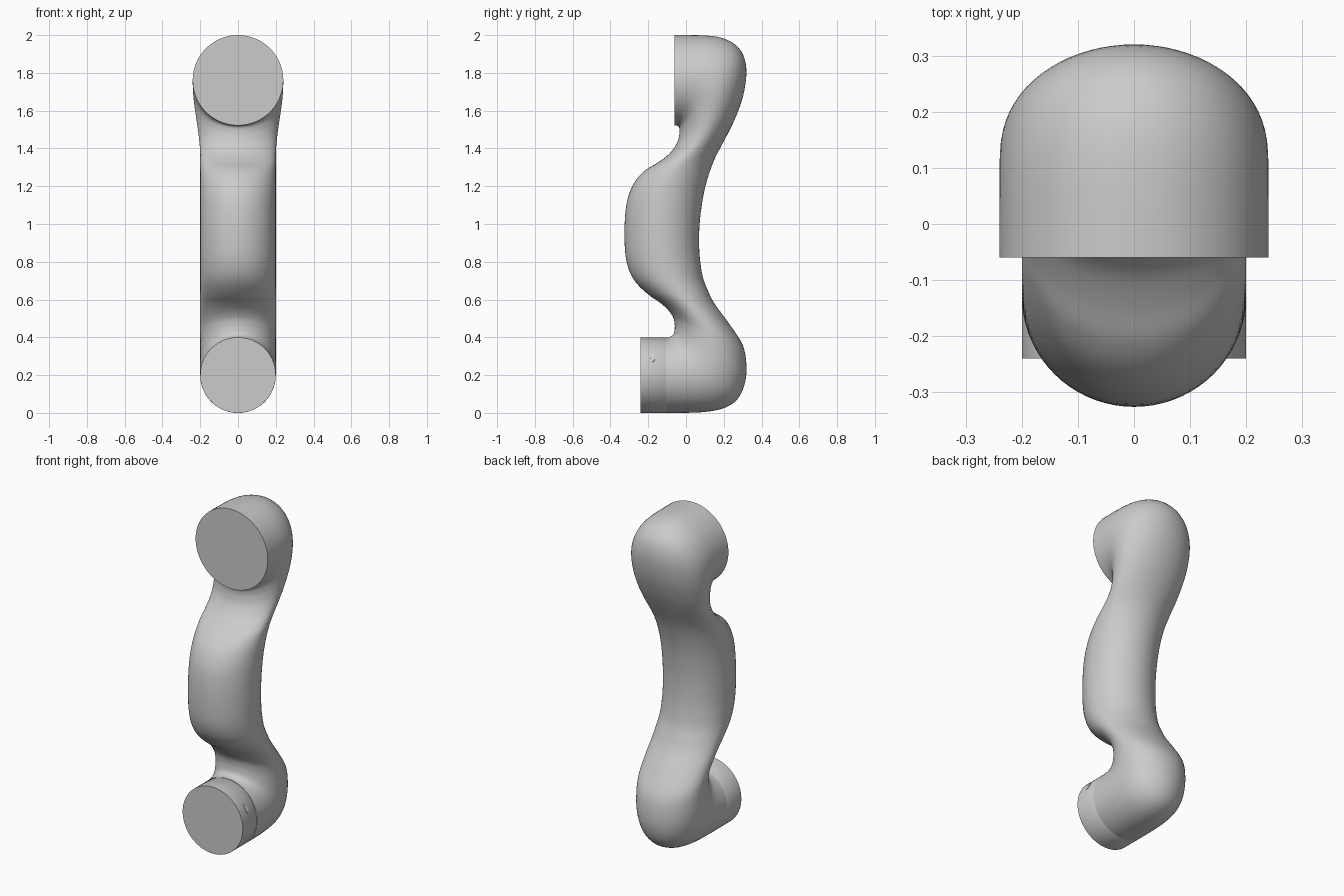
import bpy, bmesh, math
from mathutils import Vector

if "Cube" in bpy.data.objects:
    bpy.data.objects.remove(bpy.data.objects["Cube"])

SIDES = 72


def finish(name, bm):
    bmesh.ops.recalc_face_normals(bm, faces=bm.faces[:])
    mesh = bpy.data.meshes.new(name)
    bm.to_mesh(mesh)
    bm.free()
    obj = bpy.data.objects.new(name, mesh)
    bpy.context.collection.objects.link(obj)
    bpy.ops.object.select_all(action='DESELECT')
    obj.select_set(True)
    bpy.context.view_layer.objects.active = obj
    bpy.ops.object.shade_smooth_by_angle(angle=math.radians(35))
    return obj


def loft(name, rings):
    """Skin elliptical rings; each ring is (inner yz, outer yz, half width)."""
    bm = bmesh.new()
    loops = []
    for ay, az, by, bz, w in rings:
        loop = []
        for i in range(SIDES):
            t = 2 * math.pi * i / SIDES
            k = (1 - math.cos(t)) / 2
            loop.append(bm.verts.new((w * math.sin(t), ay + (by - ay) * k, az + (bz - az) * k)))
        loops.append(loop)
    for p, q in zip(loops, loops[1:]):
        for i in range(SIDES):
            j = (i + 1) % SIDES
            bm.faces.new((p[i], p[j], q[j], q[i]))
    bm.faces.new(loops[0])
    bm.faces.new(loops[-1])
    return finish(name, bm)


def spline(points, steps):
    """Catmull-Rom curve through the control sections."""
    pts = [Vector(p) for p in points]
    pts = [2 * pts[0] - pts[1]] + pts + [2 * pts[-1] - pts[-2]]
    out = []
    for a, b, c, d in zip(pts, pts[1:], pts[2:], pts[3:]):
        for s in range(steps):
            t = s / steps
            out.append(0.5 * (2 * b + (c - a) * t + (2 * a - 5 * b + 4 * c - d) * t * t
                              + (3 * b - a - 3 * c + d) * t ** 3))
    return out + [pts[-2]]


def width(az, bz):
    # tube radius grows from the lower joint size to the upper joint size
    t = min(max(((az + bz) / 2 - 1.35) / 0.41, 0), 1)
    return 0.2 + 0.04 * t * t * (3 - 2 * t)


# Curved arm body: front (y, z) and back (y, z) of each section
sections = [
    (-.105, .4, -.105, 0), (-.095, .4, -.02, 0), (-.08, .405, .1, .005),
    (-.068, .415, .2, .025), (-.062, .43, .27, .07), (-.06, .45, .31, .15),
    (-.06, .47, .32, .25), (-.068, .505, .3, .36), (-.095, .545, .23, .47),
    (-.14, .585, .15, .58), (-.2, .627, .115, .65), (-.265, .69, .09, .715),
    (-.303, .76, .077, .79), (-.322, .85, .07, .87), (-.325, 1.0, .072, 1.0),
    (-.31, 1.13, .09, 1.14), (-.27, 1.225, .117, 1.25), (-.215, 1.285, .15, 1.34),
    (-.15, 1.325, .185, 1.41), (-.09, 1.37, .225, 1.485), (-.05, 1.425, .265, 1.57),
    (-.036, 1.47, .303, 1.68), (-.034, 1.495, .32, 1.8), (-.036, 1.51, .305, 1.89),
    (-.042, 1.518, .26, 1.95), (-.047, 1.521, .19, 1.985), (-.052, 1.522, .1, 1.998),
    (-.06, 1.522, -.06, 2.0),
]
loft("arm_body", [(*s, width(s[1], s[3])) for s in spline(sections, 4)])

# Lower joint collar, with a fine chamfer at the seam
loft("joint_collar", [(y, .2 + r, y, .2 - r, r)
                      for y, r in ((-.24, .2), (-.108, .2), (-.105, .198))])

# Small oval indicator on the right side of the collar
a = math.asin(0.095 / 0.2)
normal = Vector((math.cos(a), 0, math.sin(a)))
tangent = Vector((-math.sin(a), 0, math.cos(a)))
centre = Vector((0, -.175, .2))
bm = bmesh.new()
rings = []
for r in (.194, .2012):
    rings.append([bm.verts.new(centre + normal * r
                               + tangent * .027 * math.sin(2 * math.pi * i / 32)
                               + Vector((0, .012 * math.cos(2 * math.pi * i / 32), 0)))
                  for i in range(32)])
for i in range(32):
    j = (i + 1) % 32
    bm.faces.new((rings[0][i], rings[0][j], rings[1][j], rings[1][i]))
for ring in rings:
    bm.faces.new(ring)
finish("collar_indicator", bm)
